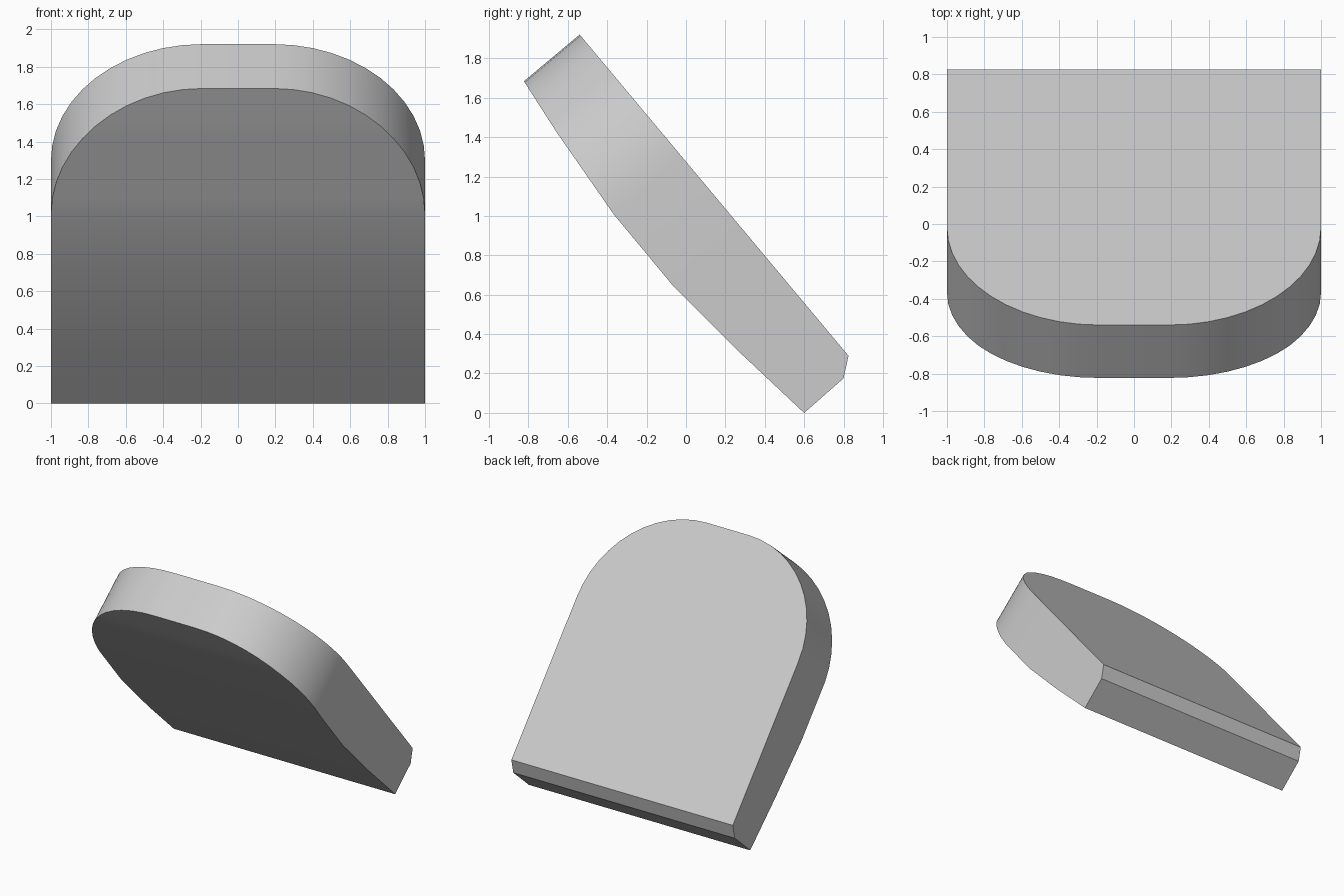
import bpy
import bmesh
from math import cos, sin, pi, radians
from mathutils import Vector

cube = bpy.data.objects.get("Cube")
if cube:
    bpy.data.objects.remove(cube, do_unlink=True)

# Slab frame: origin at the low back edge, "along" runs up the slope
origin = Vector((0, 0.825, 0.29))
along = Vector((0, -0.642, 0.767))
inward = Vector((0, -0.767, -0.642))

# Bowed underside: distance along the slope, thickness there
belly = [(-0.078, 0.359), (0.372, 0.413), (0.851, 0.455), (1.316, 0.453),
         (1.55, 0.432), (1.83, 0.407), (2.126, 0.369)]


def thickness(s):
    for (s0, d0), (s1, d1) in zip(belly, belly[1:]):
        if s <= s1 + 1e-6:
            return d0 + (d1 - d0) * (s - s0) / (s1 - s0)
    return belly[-1][1]


# Stations up the slope: straight sides, then rounded corners
radius, steps = 0.81, 12
stations = [(s, 1.0) for s, d in belly[:3]]
for i in range(steps + 1):
    a = pi / 2 * i / steps
    stations.append((1.316 + radius * sin(a), 1 - radius + radius * cos(a)))

bm = bmesh.new()


def vert(x, s, d):
    return bm.verts.new(origin + Vector((x, 0, 0)) + along * s + inward * d)


def side(sign):
    top = [vert(sign * w, max(s, 0), 0) for s, w in stations]
    low = [vert(sign * w, s, thickness(s)) for s, w in stations]
    return top, low, vert(sign, -0.072, 0.093)


left, right = side(1), side(-1)

# Flat upper face, chamfered foot and far end
bm.faces.new(left[0] + right[0][::-1])
bm.faces.new((left[0][0], right[0][0], right[2], left[2]))
bm.faces.new((left[2], right[2], right[1][0], left[1][0]))
bm.faces.new((left[0][-1], right[0][-1], right[1][-1], left[1][-1]))

# Side walls and underside strips
for top, low, chamfer in (left, right):
    bm.faces.new((chamfer, top[0], top[1], low[1], low[0]))
    for i in range(1, len(top) - 1):
        bm.faces.new((top[i], top[i + 1], low[i + 1], low[i]))
for i in range(len(stations) - 1):
    bm.faces.new((left[1][i], left[1][i + 1], right[1][i + 1], right[1][i]))
bmesh.ops.recalc_face_normals(bm, faces=bm.faces)

mesh = bpy.data.meshes.new("sloped_slab")
bm.to_mesh(mesh)
bm.free()
slab = bpy.data.objects.new("sloped_slab", mesh)
bpy.context.collection.objects.link(slab)

grey = bpy.data.materials.new("light_grey")
grey.use_nodes = True
colour = (0.6, 0.6, 0.6, 1)
grey.diffuse_color = colour
grey.node_tree.nodes["Principled BSDF"].inputs["Base Color"].default_value = colour
mesh.materials.append(grey)

bpy.context.view_layer.objects.active = slab
slab.select_set(True)
bpy.ops.object.shade_smooth_by_angle(angle=radians(30))
